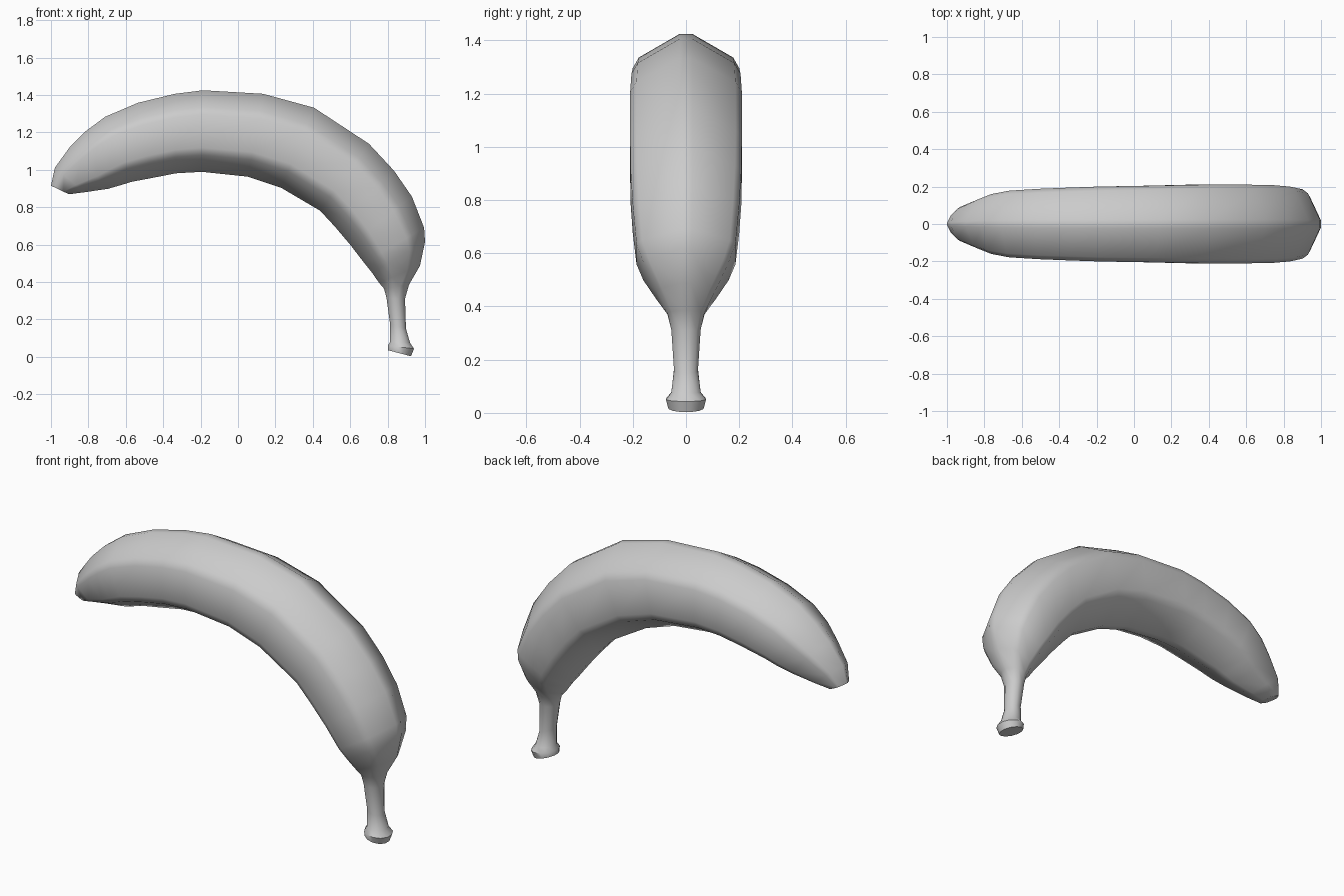
import bpy, bmesh, math
from mathutils import Vector

if "Cube" in bpy.data.objects:
    bpy.data.objects.remove(bpy.data.objects["Cube"])

# Rings along the fruit: outer ridge x, z; inner ridge x, z; half width
RINGS = [
    (-1.00, .915, -.904, .869, .05), (-.979, 1.011, -.82, .88, .09),
    (-.898, 1.123, -.695, .898, .13), (-.818, 1.203, -.63, .917, .16),
    (-.711, 1.283, -.567, .936, .178), (-.535, 1.358, -.455, .957, .188),
    (-.337, 1.406, -.332, .981, .195), (-.187, 1.425, -.193, .989, .20),
    (.134, 1.406, .053, .963, .205), (.406, 1.332, .23, .904, .21),
    (.70, 1.139, .439, .781, .21), (.834, .995, .519, .695, .208),
    (.93, .856, .60, .599, .20), (.995, .69, .674, .503, .186),
    (1.00, .615, .717, .449, .16), (.973, .487, .754, .396, .11),
    (.914, .385, .781, .364, .07), (.893, .31, .794, .315, .055),
    (.898, .15, .813, .176, .045), (.92, .075, .813, .08, .055),
    (.941, .043, .802, .06, .075), (.925, .003, .802, .035, .066),
]
STEM_START = 16


def section(ring, bevel):
    """Six-sided section with each corner split in two."""
    ox, oz, ix, iz, width = ring
    outer, inner = Vector((ox, 0, oz)), Vector((ix, 0, iz))
    centre, up = (outer + inner) / 2, (outer - inner) / 2
    top = math.sin(math.radians(60 + bevel))
    points = []
    for k in range(6):
        for s in (-bevel, bevel):
            a = math.radians(60 * k + s)
            points.append(centre + up * (math.cos(a) / math.cos(math.radians(bevel)))
                          + Vector((0, width * math.sin(a) / top, 0)))
    return points


# Banana body with stem: skin the rings and close both ends
bm = bmesh.new()
loops = []
for i, ring in enumerate(RINGS):
    bevel = min(15, 6 + max(0, i - STEM_START + 2) * 3)
    loops.append([bm.verts.new(p) for p in section(ring, bevel)])
for a, b in zip(loops, loops[1:]):
    for k in range(12):
        n = (k + 1) % 12
        bm.faces.new((a[k], a[n], b[n], b[k]))
bm.faces.new(loops[0])
bm.faces.new(loops[-1])
bmesh.ops.recalc_face_normals(bm, faces=bm.faces)
mesh = bpy.data.meshes.new("banana")
bm.to_mesh(mesh)
bm.free()
banana = bpy.data.objects.new("banana", mesh)
bpy.context.collection.objects.link(banana)

# Smooth skin, crisp end caps
bpy.context.view_layer.objects.active = banana
banana.select_set(True)
bpy.ops.object.shade_smooth_by_angle(angle=math.radians(50))
